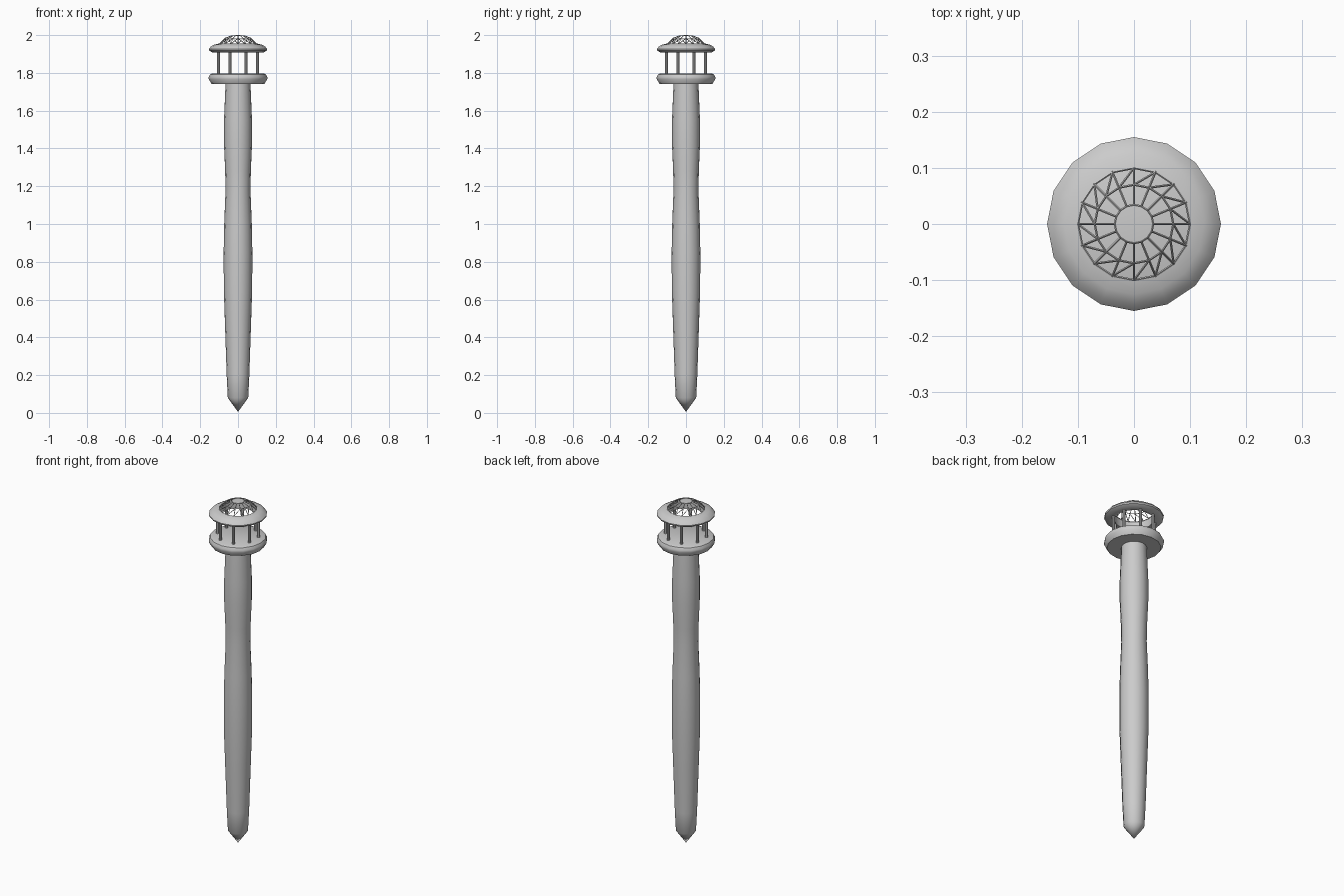
import bpy, bmesh, math
from mathutils import Vector

if "Cube" in bpy.data.objects:
    bpy.data.objects.remove(bpy.data.objects["Cube"])

N = 16


def finish(name, bm, smooth=True, angle=35):
    bmesh.ops.remove_doubles(bm, verts=bm.verts, dist=1e-5)
    bmesh.ops.recalc_face_normals(bm, faces=bm.faces)
    me = bpy.data.meshes.new(name)
    bm.to_mesh(me)
    bm.free()
    ob = bpy.data.objects.new(name, me)
    bpy.context.collection.objects.link(ob)
    if smooth:
        bpy.ops.object.select_all(action='DESELECT')
        ob.select_set(True)
        bpy.context.view_layer.objects.active = ob
        bpy.ops.object.shade_smooth_by_angle(angle=math.radians(angle))
    return ob


def polar(r, z, i):
    a = 2 * math.pi * i / N
    return Vector((r * math.cos(a), r * math.sin(a), z))


def lathe(name, profile, closed=False):
    bm = bmesh.new()
    rings = [[bm.verts.new(polar(r, z, i)) for i in range(N)] if r > 0
             else [bm.verts.new((0, 0, z))] * N for r, z in profile]
    pairs = list(zip(rings, rings[1:])) + ([(rings[-1], rings[0])] if closed else [])
    for a, b in pairs:
        for i in range(N):
            j = (i + 1) % N
            bm.faces.new(list(dict.fromkeys((a[i], a[j], b[j], b[i]))))
    return finish(name, bm)


def bar(bm, a, b, r, sides=4):
    d = b - a
    q = d.to_track_quat('Z', 'Y').to_matrix().to_4x4()
    q.translation = (a + b) / 2
    bmesh.ops.create_cone(bm, cap_ends=True, segments=sides, radius1=r, radius2=r,
                          depth=d.length, matrix=q)


# Tapered, gently waisted shaft with pointed foot
lathe("shaft", [(0, 0.005), (0.054, 0.08), (0.06, 0.2), (0.07, 0.5), (0.075, 0.65),
                (0.076, 0.85), (0.073, 1.0), (0.066, 1.18), (0.068, 1.28),
                (0.074, 1.42), (0.074, 1.55), (0.067, 1.72), (0.066, 1.75), (0, 1.75)])

# Rounded lower platform
lathe("platform", [(0, 1.742), (0.14, 1.742), (0.155, 1.767), (0.155, 1.778),
                   (0.148, 1.792), (0.135, 1.798), (0, 1.798)])

# Posts of the gallery
bm = bmesh.new()
for i in range(8):
    bar(bm, polar(0.111, 1.79, 2 * i + 1), polar(0.111, 1.92, 2 * i + 1), 0.008, 8)
finish("gallery_posts", bm)

# Roof ring, open in the middle
lathe("roof_ring", [(0.102, 1.955), (0.125, 1.95), (0.143, 1.94), (0.155, 1.926),
                    (0.153, 1.918), (0.135, 1.908), (0.102, 1.908)], closed=True)

# Lattice dome
bm = bmesh.new()
rows = [(0.1, 1.953), (0.07, 1.983), (0.034, 1.997)]
for k, (r, z) in enumerate(rows):
    for i in range(N):
        bar(bm, polar(r, z, i), polar(r, z, i + 1), 0.002)
        if k < 2:
            bar(bm, polar(r, z, i), polar(*rows[k + 1], i), 0.002)
        if k == 0:
            bar(bm, polar(r, z, i), polar(*rows[1], i + 1), 0.002)
finish("dome_lattice", bm, smooth=False)

# Dome cap
lathe("dome_cap", [(0, 2.0), (0.034, 1.998), (0.034, 1.994), (0, 1.994)])
